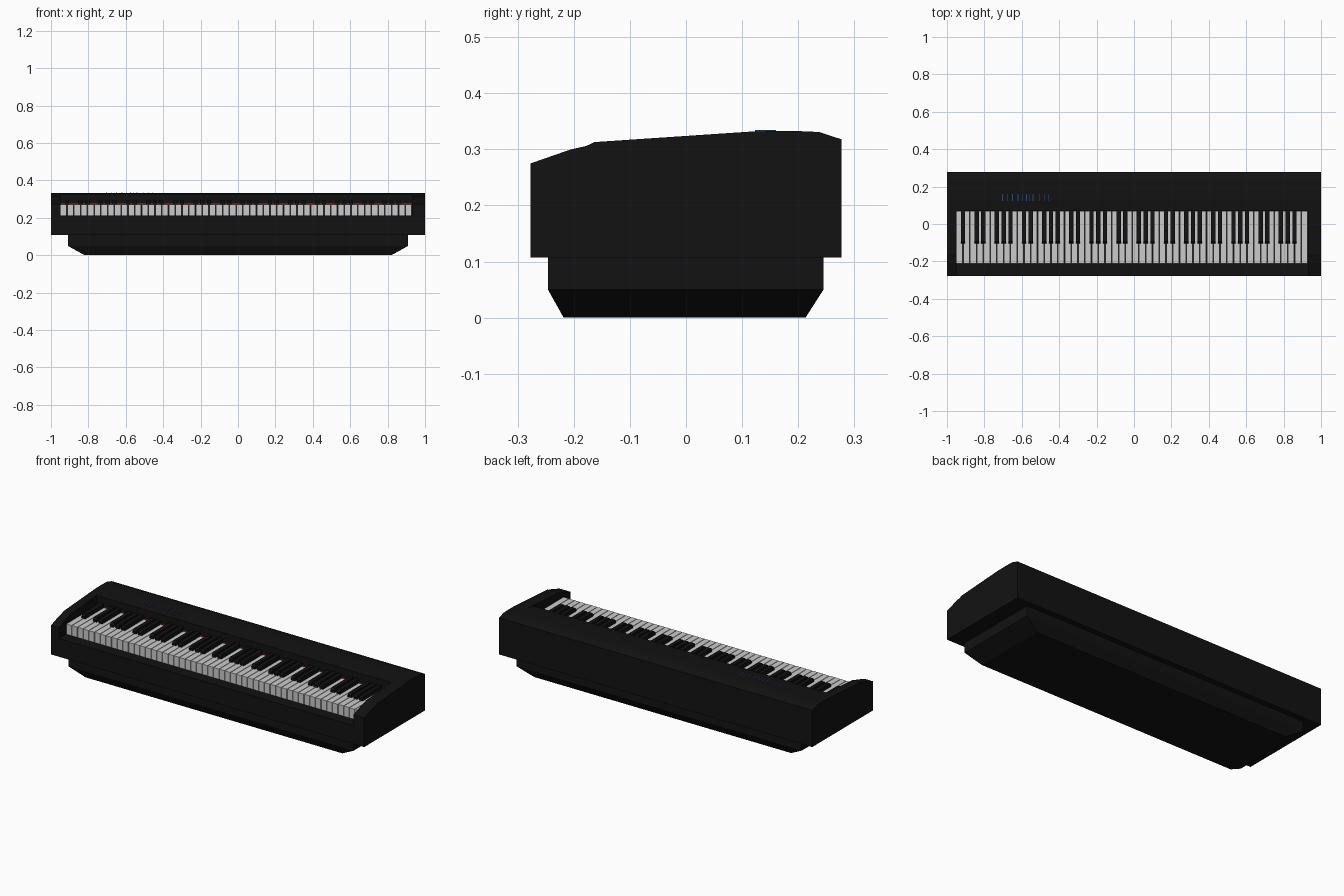
import bpy, bmesh

if "Cube" in bpy.data.objects:
    bpy.data.objects.remove(bpy.data.objects["Cube"])


def material(name, rgb):
    m = bpy.data.materials.new(name)
    m.diffuse_color = (*rgb, 1)
    m.use_nodes = True
    m.node_tree.nodes["Principled BSDF"].inputs["Base Color"].default_value = m.diffuse_color
    return m


BLACK = material("black_plastic", (0.006, 0.006, 0.006))
RED = material("red_felt", (0.15, 0.01, 0.01))
BLUE = material("blue_button", (0.03, 0.07, 0.2))


def add_prism(bm, profile, x0, x1):
    """Extrude a y-z profile from x0 to x1."""
    f = bm.faces.new([bm.verts.new((x0, y, z)) for y, z in profile])
    ext = bmesh.ops.extrude_face_region(bm, geom=[f])["geom"]
    bmesh.ops.translate(bm, vec=(x1 - x0, 0, 0),
                        verts=[v for v in ext if isinstance(v, bmesh.types.BMVert)])


def finish(bm, name, mat=None):
    bmesh.ops.recalc_face_normals(bm, faces=bm.faces)
    me = bpy.data.meshes.new(name)
    bm.to_mesh(me)
    bm.free()
    ob = bpy.data.objects.new(name, me)
    bpy.context.collection.objects.link(ob)
    if mat:
        me.materials.append(mat)
    return ob


def prisms(name, items, mat=None):
    bm = bmesh.new()
    for profile, x0, x1 in items:
        add_prism(bm, profile, x0, x1)
    return finish(bm, name, mat)


def rect(y0, y1, z0, z1):
    return [(y0, z0), (y1, z0), (y1, z1), (y0, z1)]


KEY_L, KEY_R = -0.95, 0.93
BED = 0.212

# End cheeks and the centre section with key bed and rear panel
rear_top = [(0.277, 0.107), (0.277, 0.318), (0.237, 0.331), (0.19, 0.333), (0.12, 0.332)]
cheek = [(-0.277, 0.107)] + rear_top + [
    (-0.163, 0.313), (-0.178, 0.306), (-0.205, 0.3), (-0.277, 0.275)]
centre = [(-0.277, 0.107)] + rear_top + [(0.07, 0.328), (0.07, BED), (-0.277, BED)]
prisms("left_cheek", [(cheek, -1, KEY_L)], BLACK)
prisms("right_cheek", [(cheek, KEY_R, 1)], BLACK)
prisms("case", [(centre, KEY_L, KEY_R)], BLACK)

# Tapered base under the case
bm = bmesh.new()
rings = []
for x, y0, y1, z in [(0.82, -0.218, 0.213, 0), (0.91, -0.246, 0.245, 0.05),
                     (0.91, -0.246, 0.245, 0.107)]:
    rings.append([bm.verts.new(p) for p in
                  [(-x, y0, z), (x, y0, z), (x, y1, z), (-x, y1, z)]])
for a, b in zip(rings, rings[1:]):
    for i in range(4):
        j = (i + 1) % 4
        bm.faces.new((a[i], a[j], b[j], b[i]))
bm.faces.new(rings[0])
bm.faces.new(rings[-1])
finish(bm, "base", BLACK)

# 52 white keys, starting on A
N = 52
pitch = (KEY_R - KEY_L) / N
gap = 0.0018
white = rect(-0.21, 0.068, BED, 0.271)
prisms("white_keys", [(white, KEY_L + i * pitch + gap, KEY_L + (i + 1) * pitch - gap)
                      for i in range(N)])

# 36 black keys: one after A, C, D, F and G
sharp = [(-0.105, 0.262), (0.068, 0.262), (0.068, 0.294), (-0.094, 0.294), (-0.105, 0.284)]
prisms("black_keys", [(sharp, KEY_L + (i + 1) * pitch - 0.0115, KEY_L + (i + 1) * pitch + 0.0115)
                      for i in range(N - 1) if i % 7 in (0, 2, 3, 5, 6)], BLACK)

# Felt strip behind the keys
prisms("felt_strip", [(rect(0.066, 0.0705, 0.268, 0.279), KEY_L, KEY_R)], RED)

# Row of slim panel buttons
xs = [-0.703, -0.675, -0.65, -0.62, -0.595, -0.575, -0.558, -0.54, -0.507, -0.48, -0.458]
prisms("panel_buttons", [(rect(0.123, 0.16, 0.328, 0.3342), x - 0.002, x + 0.002)
                         for x in xs], BLUE)
